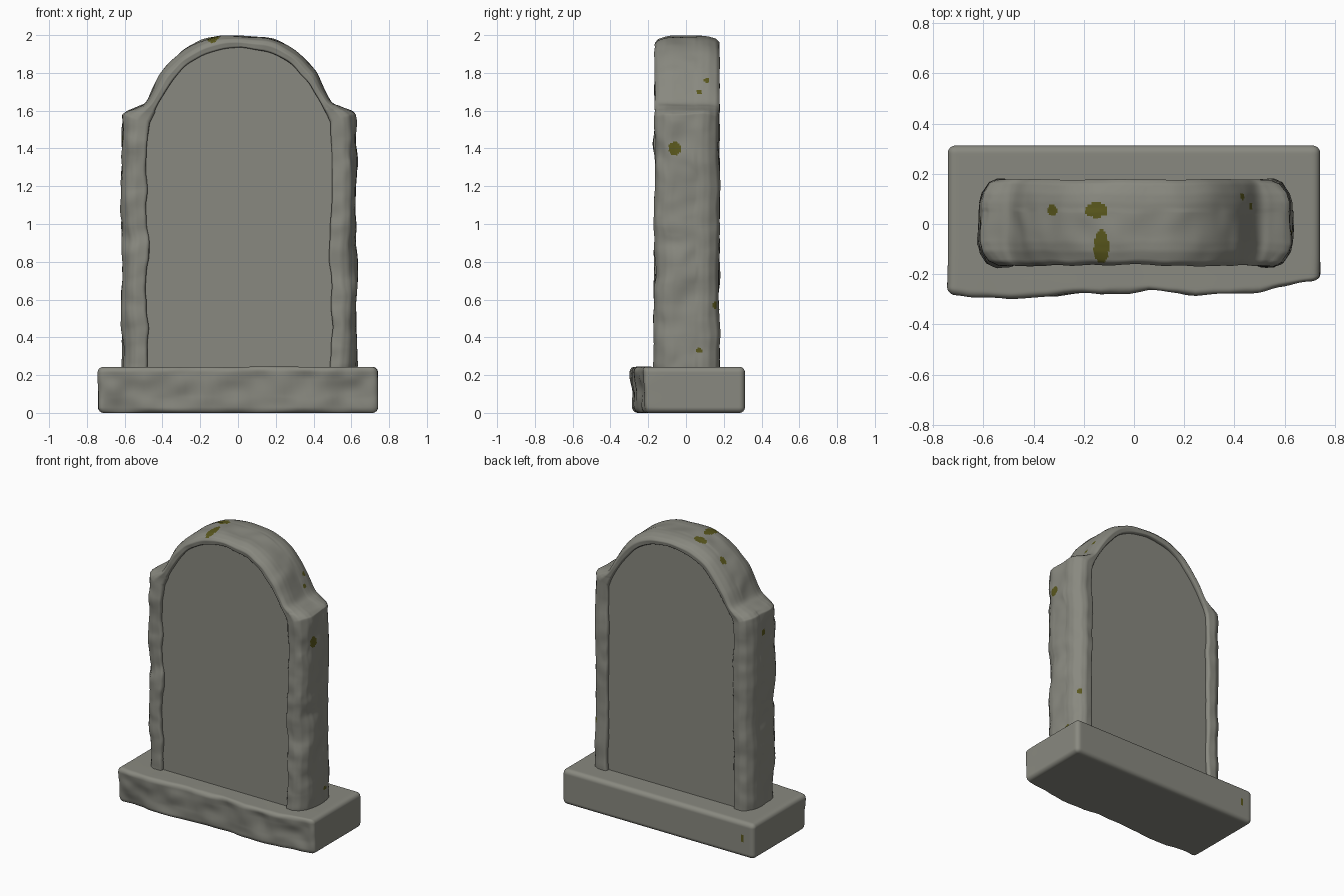
import bpy, bmesh, math
from mathutils import Vector, noise

if "Cube" in bpy.data.objects:
    bpy.data.objects.remove(bpy.data.objects["Cube"])


def material(name, rgb):
    m = bpy.data.materials.new(name)
    m.diffuse_color = (*rgb, 1)
    m.use_nodes = True
    m.node_tree.nodes["Principled BSDF"].inputs["Base Color"].default_value = m.diffuse_color
    return m


STONE = material("weathered_stone", (0.25, 0.25, 0.215))
MOSS = material("olive_moss", (0.10, 0.095, 0.012))


def finish(name, bm, spots=()):
    """Make the object; faces inside a spot ellipsoid become moss."""
    bmesh.ops.recalc_face_normals(bm, faces=bm.faces)
    for f in bm.faces:
        f.smooth = True
        c = f.calc_center_median()
        for pos, rad in spots:
            if sum(((c[i] - pos[i]) / rad[i]) ** 2 for i in range(3)) < 1:
                f.material_index = 1
    me = bpy.data.meshes.new(name)
    bm.to_mesh(me)
    bm.free()
    ob = bpy.data.objects.new(name, me)
    bpy.context.collection.objects.link(ob)
    me.materials.append(STONE)
    me.materials.append(MOSS)
    return ob


def catmull(a, b, c, d, t):
    return (b * 2 + (c - a) * t + (a * 2 - b * 5 + c * 4 - d) * t * t
            + (b * 3 - a - c * 3 + d) * t ** 3) * 0.5


def smooth_path(pts, step):
    """Resample a list of vectors along a smooth curve."""
    out = []
    for i in range(len(pts) - 1):
        b, c = pts[i], pts[i + 1]
        a, d = pts[max(i - 1, 0)], pts[min(i + 2, len(pts) - 1)]
        n = max(1, math.ceil((c - b).length / step))
        out += [catmull(a, b, c, d, k / n) for k in range(n)]
    return out + [pts[-1]]


def chips(p, amount):
    """Worn stone offset: broad dents plus small chips."""
    return (noise.noise_vector(p * 4.5) * 0.65
            + noise.noise_vector(p * 11 + Vector((5, 2, 9))) * 0.35) * amount


# Outline, right half from bottom to crown: outer x, outer z, inner x, inner z
HALF = [(.618, .20, .487, .20), (.618, .6, .487, .6), (.618, 1.0, .487, 1.0),
        (.618, 1.35, .487, 1.35), (.618, 1.55, .485, 1.51), (.605, 1.592, .475, 1.55),
        (.54, 1.622, .455, 1.595), (.49, 1.65, .43, 1.64), (.44, 1.745, .385, 1.715),
        (.385, 1.83, .33, 1.785), (.29, 1.92, .245, 1.865), (.16, 1.98, .135, 1.915)]
half = [Vector(p) for p in HALF]
crown = Vector((0, 1.995, 0, 1.935))
outline = half + [crown] + [Vector((-p[0], p[1], -p[2], p[3])) for p in reversed(half)]
outline = smooth_path(outline, 0.011)

# Frame cross-section: (0 inner .. 1 outer, y), front half mirrored to the back
SEC = [(0, -.12), (0, -.158), (.06, -.168), (.45, -.172), (.72, -.156),
       (.93, -.115), (1, -.08), (1, 0)]
sec = SEC + [(t, -y) for t, y in reversed(SEC[:-1])]
section = []
for (t0, y0), (t1, y1) in zip(sec, sec[1:]):
    n = max(1, math.ceil(max(abs(y1 - y0), abs(t1 - t0) * .1) / 0.009))
    section += [(t0 + (t1 - t0) * k / n, y0 + (y1 - y0) * k / n) for k in range(n)]
section.append(sec[-1])

# Arched frame, swept along the outline
bm = bmesh.new()
rings = []
for ox, oz, ix, iz in outline:
    ring = []
    for t, y in section:
        p = Vector((ix + (ox - ix) * t + .006, y + .006, iz + (oz - iz) * t))
        side = 0.6 if p.z > 1.6 else 1.0
        p += chips(p, (0.024 if y < 0.05 else 0.014) * side)
        ring.append(bm.verts.new(p))
    rings.append(ring)
for r0, r1 in zip(rings, rings[1:]):
    for j in range(len(section)):
        k = (j + 1) % len(section)
        bm.faces.new((r0[j], r0[k], r1[k], r1[j]))
finish("arched_frame", bm, [
    ((-.13, -.09, 1.98), (.03, .07, .06)), ((-.15, .055, 1.98), (.047, .03, .06)),
    ((-.325, .055, 1.89), (.02, .024, .06)), ((.62, -.06, 1.40), (.06, .034, .036)),
    ((.46, .07, 1.70), (.08, .013, .013)), ((.43, .11, 1.76), (.06, .013, .012)),
    ((.62, .07, .33), (.06, .014, .014)), ((-.62, .02, 1.45), (.06, .022, .022)),
    ((.59, .165, .57), (.018, .03, .02))])

# Shallow recessed face filling the arch, front and back
bm = bmesh.new()
front = bm.faces.new([bm.verts.new((p[2] * 1.03 + .006, -.14, p[3] + .012))
                      for p in outline])
ext = bmesh.ops.extrude_face_region(bm, geom=[front], use_keep_orig=True)
bmesh.ops.translate(bm, vec=(0, .29, 0),
                    verts=[v for v in ext["geom"] if isinstance(v, bmesh.types.BMVert)])
panel = finish("recessed_panel", bm)
for poly in panel.data.polygons:
    poly.use_smooth = False

# Plinth: rounded block with a rough, uneven front
FRONT = [(-.75, .275), (-.5, .303), (-.33, .298), (-.17, .278), (.05, .272),
         (.25, .288), (.5, .268), (.75, .23)]


def front_depth(x):
    for (x0, d0), (x1, d1) in zip(FRONT, FRONT[1:]):
        if x <= x1:
            return d0 + (d1 - d0) * (x - x0) / (x1 - x0)
    return FRONT[-1][1]


bm = bmesh.new()
bmesh.ops.create_cube(bm, size=2)
bmesh.ops.subdivide_edges(bm, edges=bm.edges[:], cuts=60, use_grid_fill=True)
size, r = Vector((.741, .312, .122)), 0.03
for v in bm.verts:
    p = Vector([math.sin(v.co[i] * math.pi / 2) * size[i] for i in range(3)])
    core = Vector([max(-size[i] + r, min(size[i] - r, p[i])) for i in range(3)])
    if (p - core).length > 1e-6:
        p = core + (p - core).normalized() * r
    p.z += size.z
    if p.y < 0:
        w = min(1, -p.y / .312)
        p.y *= front_depth(p.x) / .31
        p.y += w ** 3 * .022 * (1 - p.z / .244)
        n = chips(p, 0.035) * w ** 4
        p += Vector((n.x * .3, n.y, n.z * .1))
    v.co = p
finish("plinth", bm, [((-.65, .31, .13), (.012, .03, .026))])
